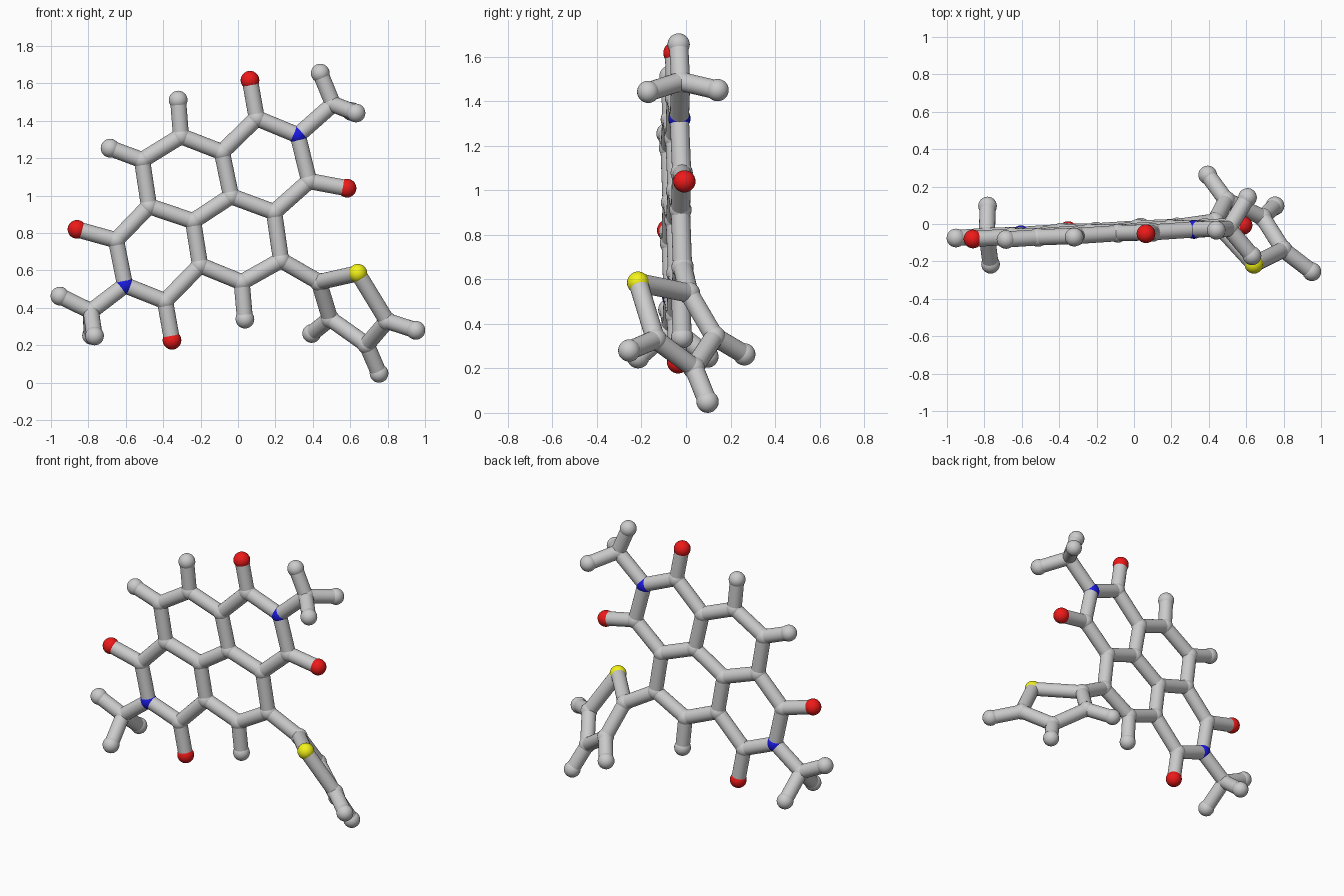
import bpy, bmesh
from mathutils import Vector, Matrix

if "Cube" in bpy.data.objects:
    bpy.data.objects.remove(bpy.data.objects["Cube"])

R_ATOM, R_BOND = 0.05, 0.043

def on_plane(x, z):
    # The fused ring system lies in one slightly tilted plane
    return Vector((x, -0.0095 + 0.055 * x - 0.0285 * z, z))

# Planar core: (x, z) per atom; first letter is the element
flat = {
    "O1": (.064, 1.617), "C1": (.10, 1.414), "N1": (.32, 1.323), "C2": (.38, 1.078),
    "O2": (.583, 1.04), "C3": (-.086, 1.233), "C4": (-.037, .997), "C5": (.193, .912),
    "C6": (.23, .655), "C7": (.02, .537), "H7": (.037, .34), "C8": (-.203, .628),
    "C9": (-.24, .864), "C10": (-.476, .944), "C11": (-.513, 1.19), "H11": (-.684, 1.254),
    "C12": (-.305, 1.318), "H12": (-.32, 1.511), "C13": (-.652, .762), "O3": (-.861, .82),
    "N2": (-.604, .521), "C14": (-.39, .436), "O4": (-.353, .227),
    "C15": (.508, 1.489), "C16": (-.786, .382),
}
atoms = {k: on_plane(*v) for k, v in flat.items()}

# Methyl hydrogens and the twisted five-sided ring
for k, v in {
    "H15a": (.44, -.033, 1.655), "H15b": (.607, .142, 1.45), "H15c": (.631, -.17, 1.442),
    "H16a": (-.952, -.075, .463), "H16b": (-.783, .096, .253), "H16c": (-.767, -.215, .25),
    "C17": (.433, .013, .538), "S1": (.641, -.215, .585), "C18": (.492, .128, .342),
    "H18": (.394, .262, .263), "C19": (.688, .035, .203), "H19": (.754, .097, .05),
    "C20": (.797, -.137, .33), "H20": (.951, -.255, .28),
}.items():
    atoms[k] = Vector(v)

# Chains of bonded atoms
chains = {
    "core_bonds": "O1 C1 N1 C2 O2|C2 C5 C4 C3 C1|C5 C6 C7 C8 C9 C4|C7 H7|C9 C10 C11 C12 C3|"
                  "C11 H11|C12 H12|C10 C13 N2 C14 C8|C13 O3|C14 O4",
    "methyl_bonds": "N1 C15 H15a|H15b C15 H15c|N2 C16 H16a|H16b C16 H16c",
    "side_ring_bonds": "C6 C17 S1 C20 C19 C18 C17|C18 H18|C19 H19|C20 H20",
}

def finish(bm, name, color=None):
    me = bpy.data.meshes.new(name)
    bm.to_mesh(me)
    bm.free()
    for p in me.polygons:
        p.use_smooth = True
    ob = bpy.data.objects.new(name, me)
    bpy.context.collection.objects.link(ob)
    if color:
        mat = bpy.data.materials.new(name)
        mat.diffuse_color = color
        mat.use_nodes = True
        mat.node_tree.nodes["Principled BSDF"].inputs["Base Color"].default_value = mat.diffuse_color
        me.materials.append(mat)

# Sticks
for name, text in chains.items():
    bm = bmesh.new()
    for chain in text.split("|"):
        keys = chain.split()
        for a, b in zip(keys, keys[1:]):
            p, q = atoms[a], atoms[b]
            d = q - p
            m = Matrix.Translation((p + q) / 2) @ d.to_track_quat('Z', 'Y').to_matrix().to_4x4()
            bmesh.ops.create_cone(bm, cap_ends=False, segments=24, radius1=R_BOND,
                                  radius2=R_BOND, depth=d.length, matrix=m)
    finish(bm, name)

# Balls, one object per element
for letter, name, color in (("C", "carbon_balls", None), ("H", "hydrogen_balls", None),
                            ("O", "oxygen_balls", (.85, .01, .01, 1)),
                            ("N", "nitrogen_balls", (.01, .01, .75, 1)),
                            ("S", "sulfur_ball", (.9, .9, .01, 1))):
    bm = bmesh.new()
    for k, p in atoms.items():
        if k[0] == letter:
            bmesh.ops.create_uvsphere(bm, u_segments=24, v_segments=14, radius=R_ATOM,
                                      matrix=Matrix.Translation(p))
    finish(bm, name, color)
